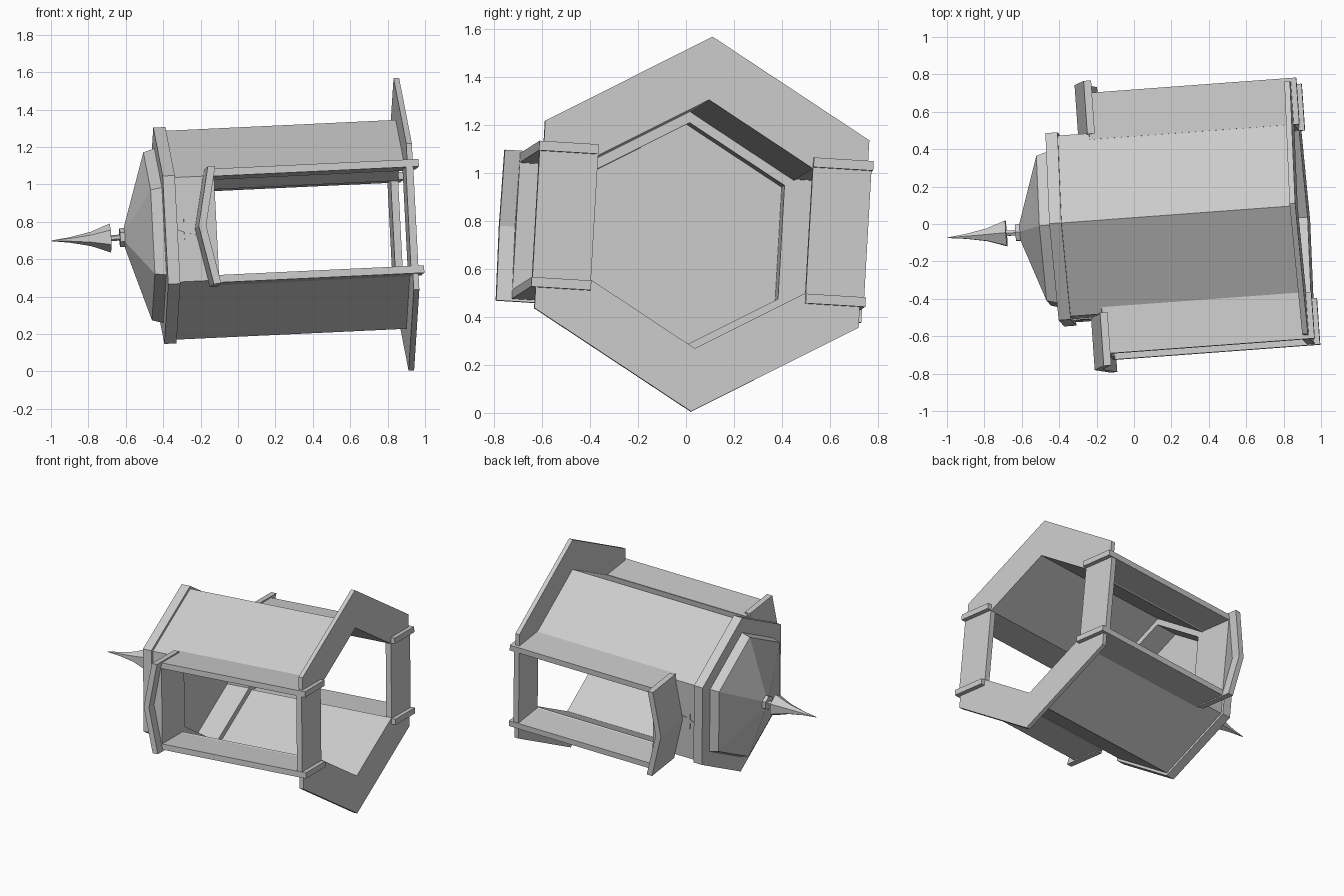
import bpy, bmesh, math
from mathutils import Matrix, Vector

if "Cube" in bpy.data.objects:
    bpy.data.objects.remove(bpy.data.objects["Cube"])

# Tilted frame of the lying lantern: local x sideways, y up, z along the axis to the open base
axis = Vector((0.996, 0.0735, 0.047)).normalized()
up = Vector((0, 0.061, 1))
up = (up - axis * up.dot(axis)).normalized()
side = up.cross(axis)
frame = Matrix((side, up, axis)).transposed().to_4x4()
frame.translation = (0, 0, 0.745)

grey = bpy.data.materials.new("plain grey")
grey.diffuse_color = (0.6, 0.6, 0.6, 1)
grey.use_nodes = True
grey.node_tree.nodes["Principled BSDF"].inputs["Base Color"].default_value = grey.diffuse_color


def finish(name, bm):
    bmesh.ops.recalc_face_normals(bm, faces=bm.faces)
    me = bpy.data.meshes.new(name)
    bm.to_mesh(me)
    bm.free()
    me.materials.append(grey)
    ob = bpy.data.objects.new(name, me)
    ob.matrix_world = frame
    bpy.context.collection.objects.link(ob)
    return ob


def hexagon_stack(name, rings):
    """Six-sided solid through (radius, position) rings."""
    bm = bmesh.new()
    loops = []
    for r, s in rings:
        angles = [math.radians(30 + 60 * k) for k in range(6)]
        loops.append([bm.verts.new((r * math.cos(a), r * math.sin(a), s)) for a in angles])
    for a, b in zip(loops, loops[1:]):
        for k in range(6):
            j = (k + 1) % 6
            bm.faces.new((a[k], a[j], b[j], b[k]))
    bm.faces.new(loops[0])
    bm.faces.new(loops[-1])
    return finish(name, bm)


def extrude(name, pts, a, b, place):
    """Outline extruded from a to b; place maps (u, v, depth) to local space."""
    bm = bmesh.new()
    lo = [bm.verts.new(place(u, v, a)) for u, v in pts]
    hi = [bm.verts.new(place(u, v, b)) for u, v in pts]
    bm.faces.new(lo)
    bm.faces.new(hi)
    n = len(pts)
    for i in range(n):
        j = (i + 1) % n
        bm.faces.new((lo[i], lo[j], hi[j], hi[i]))
    return finish(name, bm)


# Spire, stem, knob and roof
hexagon_stack("spire", [(0.002, -1.0), (0.015, -0.90), (0.038, -0.79), (0.078, -0.685)])
hexagon_stack("stem", [(0.016, -0.69), (0.016, -0.62)])
hexagon_stack("knob", [(0.05, -0.635), (0.05, -0.605)])
hexagon_stack("roof", [(0.055, -0.61), (0.45, -0.485), (0.47, -0.42)])
hexagon_stack("eave_band", [(0.58, -0.425), (0.58, -0.36)])

# Closed head of the body with a recessed inner ceiling
hexagon_stack("body_head", [(0.56, -0.37), (0.56, -0.165), (0.475, -0.165), (0.475, -0.33)])

# Angled walls and base flanges, upper and lower
for label, m in (("upper", 1), ("lower", -1)):
    def along(u, v, d, m=m):
        return (u, v * m, d)
    inner = [(0.45, 0.26), (0, 0.52), (-0.45, 0.26)]
    extrude(label + "_walls", [(-0.485, 0.28), (0, 0.56), (0.485, 0.28)] + inner,
            -0.17, 0.90, along)
    extrude(label + "_flange",
            [(-0.45, 0.30), (-0.679, 0.30), (-0.679, 0.392), (0, 0.784),
             (0.679, 0.392), (0.679, 0.30), (0.45, 0.30)] + inner, 0.875, 0.905, along)

# Side openings: deep frame, gabled canopy and star
gable = [(-0.30, -0.165), (-0.30, -0.19), (0, -0.25), (0.30, -0.19), (0.30, -0.165)]
canopy = [(-0.315, -0.20), (0, -0.265), (0.315, -0.20),
          (0.315, -0.16), (0, -0.225), (-0.315, -0.16)]
star = []
for k in range(10):
    r = 0.058 if k % 2 == 0 else 0.024
    t = math.radians(36 * k)
    star.append((r * math.sin(t), -0.305 - r * math.cos(t)))
for label, m in (("back", 1), ("front", -1)):
    def outward(u, v, d, m=m):
        return (d * m, u, v)
    for part, q in (("upper", 1), ("lower", -1)):
        extrude(f"{label}_{part}_frame_bar",
                [(q * 0.265, -0.185), (q * 0.305, -0.185), (q * 0.305, 0.935), (q * 0.265, 0.935)],
                0.45, 0.70, outward)
    extrude(label + "_frame_end", [(-0.27, 0.865), (0.27, 0.865), (0.27, 0.905), (-0.27, 0.905)],
            0.45, 0.695, outward)
    extrude(label + "_gable", gable, 0.45, 0.70, outward)
    extrude(label + "_canopy", canopy, 0.48, 0.765, outward)
    extrude(label + "_star", star, 0.484, 0.492, outward)
